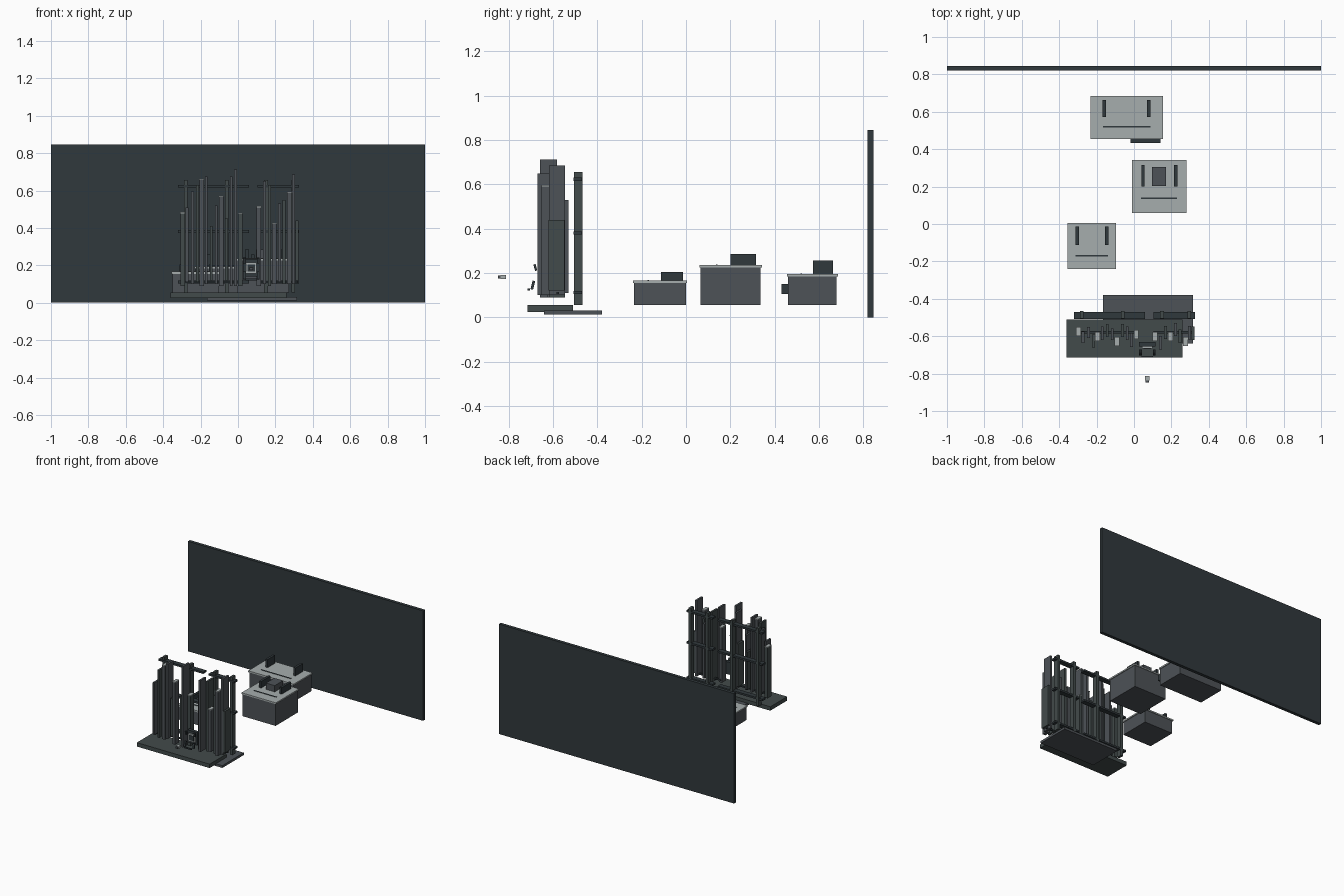
import bpy


def material(name, r, g, b):
    m = bpy.data.materials.new(name)
    m.diffuse_color = (r, g, b, 1)
    return m


DARK = material("charcoal", 0.03, 0.04, 0.045)
GREY = material("slate", 0.075, 0.085, 0.095)
MID = material("green_slate", 0.055, 0.07, 0.07)
LIGHT = material("pale_stone", 0.38, 0.42, 0.42)


def box(name, x0, x1, y0, y1, z0, z1, mat, tilt=0):
    bpy.ops.mesh.primitive_cube_add(size=1, location=((x0 + x1) / 2, (y0 + y1) / 2, (z0 + z1) / 2))
    o = bpy.context.object
    o.name = name
    o.scale = (x1 - x0, y1 - y0, z1 - z0)
    o.rotation_euler.x = tilt
    o.data.materials.append(mat)
    return o


# Backdrop panel
box("back_panel", -1, 1, 0.82, 0.845, 0, 0.845, DARK)

# Overlapping base slabs
box("front_base", -0.36, 0.26, -0.715, -0.51, 0.025, 0.055, MID)
box("rear_base", -0.165, 0.315, -0.64, -0.38, 0.012, 0.03, GREY)


# Plinths with pale tops, a front strip and two upright fins
def plinth(name, x0, x1, y0, y1, top, fins, fy, fin_top, strip):
    box(name + "_body", x0 + 0.006, x1 - 0.006, y0 + 0.005, y1 - 0.005, 0.055, top - 0.011, GREY)
    box(name + "_top", x0, x1, y0, y1, top - 0.011, top, LIGHT)
    for x in fins:
        box(name + "_fin", x - 0.009, x + 0.009, fy[0], fy[1], top, fin_top, DARK)
    box(name + "_strip", strip[0], strip[1], strip[2] - 0.004, strip[2] + 0.004, top, top + 0.003, DARK)


plinth("left_plinth", -0.355, -0.095, -0.24, 0.005, 0.166, (-0.304, -0.146), (-0.112, -0.013), 0.205, (-0.312, -0.14, -0.17))
plinth("right_plinth", -0.012, 0.28, 0.06, 0.342, 0.236, (0.048, 0.223), (0.2, 0.315), 0.286, (0.038, 0.23, 0.139))
plinth("rear_plinth", -0.232, 0.155, 0.455, 0.685, 0.195, (-0.159, 0.079), (0.573, 0.663), 0.257, (-0.167, 0.088, 0.52))
box("right_plinth_block", 0.095, 0.17, 0.203, 0.305, 0.236, 0.284, GREY)
box("rear_plinth_shelf", -0.02, 0.142, 0.432, 0.46, 0.105, 0.15, DARK)

# Rear frames: rails and posts
for side, x0, x1 in (("left", -0.322, 0.06), ("right", 0.105, 0.325)):
    for z in (0.11, 0.38, 0.622):
        box(side + "_rail", x0, x1, -0.508, -0.47, z - 0.006, z + 0.008, DARK)
for x in (-0.28, -0.06, 0.15, 0.295):
    box("frame_post", x - 0.01, x + 0.01, -0.505, -0.466, 0.055, 0.655, MID)

# Staggered upright slats: x, top, bottom, y centre, half depth, pale cap
slats = [
    (-0.296, 0.478, 0.09, -0.575, 0.024, 1), (-0.272, 0.51, 0.11, -0.605, 0.03, 0),
    (-0.243, 0.595, 0.10, -0.58, 0.03, 0), (-0.216, 0.63, 0.11, -0.625, 0.035, 0),
    (-0.195, 0.655, 0.09, -0.602, 0.024, 1), (-0.170, 0.675, 0.10, -0.585, 0.036, 0),
    (-0.143, 0.41, 0.12, -0.57, 0.035, 0), (-0.116, 0.52, 0.10, -0.59, 0.03, 0),
    (-0.09, 0.565, 0.09, -0.628, 0.024, 1), (-0.062, 0.45, 0.12, -0.57, 0.035, 0),
    (-0.036, 0.675, 0.09, -0.585, 0.036, 0), (-0.013, 0.712, 0.09, -0.62, 0.038, 0),
    (0.012, 0.475, 0.09, -0.59, 0.024, 1), (0.112, 0.51, 0.09, -0.602, 0.024, 1),
    (0.142, 0.65, 0.10, -0.635, 0.035, 0), (0.168, 0.63, 0.09, -0.58, 0.035, 0),
    (0.195, 0.42, 0.10, -0.602, 0.024, 1), (0.222, 0.53, 0.11, -0.565, 0.035, 0),
    (0.246, 0.55, 0.10, -0.6, 0.036, 0), (0.275, 0.59, 0.10, -0.628, 0.024, 1),
    (0.297, 0.685, 0.10, -0.582, 0.036, 0), (0.315, 0.44, 0.12, -0.585, 0.036, 0),
]
for i, (x, top, bottom, y, d, cap) in enumerate(slats):
    w = 0.012 if cap else 0.0075
    box("slat", x - w, x + w, y - d, y + d, bottom, top, GREY if i % 3 else MID)
    if cap:
        box("slat_cap", x - w - 0.001, x + w + 0.001, y - d, y + d, top, top + 0.006, LIGHT)

# Short cross ties between the slats
for x0, x1 in ((-0.3, 0.02), (0.105, 0.32)):
    box("slat_tie", x0, x1, -0.585, -0.572, 0.105, 0.115, DARK)

# Square dial mounted in the gap
box("dial_back", 0.028, 0.115, -0.655, -0.63, 0.14, 0.235, DARK)
box("dial_face", 0.042, 0.1, -0.665, -0.655, 0.157, 0.215, LIGHT)
box("dial_window", 0.052, 0.09, -0.668, -0.665, 0.167, 0.205, DARK)
for x in (0.035, 0.108):
    box("dial_upper_tab", x - 0.007, x + 0.007, -0.685, -0.675, 0.21, 0.24, DARK, 0.25)
    box("dial_lower_tab", x - 0.007, x + 0.007, -0.697, -0.685, 0.125, 0.165, DARK, -0.25)
box("dial_lower_bar", 0.04, 0.102, -0.715, -0.705, 0.12, 0.13, DARK)

# Small floating cube in front of the dial
box("front_cube", 0.059, 0.083, -0.838, -0.812, 0.172, 0.19, LIGHT)
box("front_cube_collar", 0.062, 0.08, -0.848, -0.838, 0.174, 0.188, GREY)
